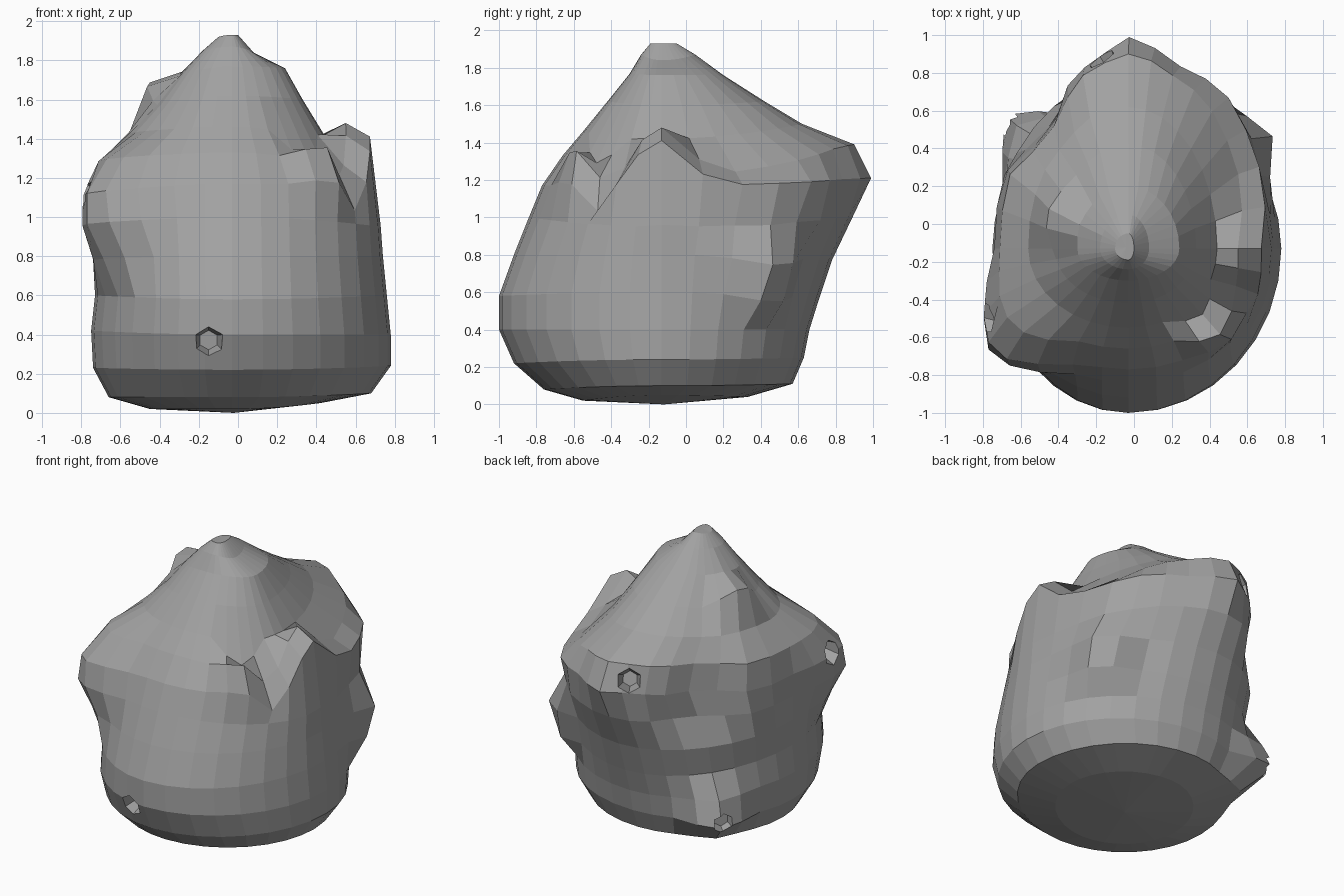
import bpy, bmesh, math
from mathutils import Vector

cube = bpy.data.objects.get("Cube")
if cube:
    bpy.data.objects.remove(cube, do_unlink=True)

SEGMENTS = 32
AXIS = Vector((-0.03, -0.13, 0))

# Four silhouettes from base to tip, each row: front y,z  back y,z  left x,z  right x,z
RINGS = [
    (-.55, .02, .33, .04, -.45, .02, .42, .05),
    (-.76, .08, .57, .11, -.66, .08, .68, .1),
    (-.92, .22, .63, .25, -.74, .23, .78, .24),
    (-1, .4, .66, .4, -.75, .42, .78, .4),
    (-1, .58, .71, .56, -.73, .6, .76, .6),
    (-.92, .8, .78, .77, -.74, .78, .74, .8),
    (-.84, 1, .89, 1, -.74, .95, .73, .95),
    (-.77, 1.17, 1, 1.21, -.74, 1.1, .72, 1.17),
    (-.66, 1.33, .9, 1.39, -.71, 1.28, .6, 1.22),
    (-.55, 1.46, .62, 1.5, -.56, 1.43, .44, 1.42),
    (-.42, 1.62, .42, 1.62, -.42, 1.57, .33, 1.6),
    (-.3, 1.77, .2, 1.76, -.3, 1.72, .24, 1.76),
    (-.24, 1.87, .05, 1.87, -.18, 1.85, .08, 1.84),
    (-.19, 1.93, -.05, 1.93, -.1, 1.92, 0, 1.93),
]

# Lumps and dents: centre, push, reach
LUMPS = [
    ((.65, -.13, 1.21), (-.05, 0, .26), .28),
    ((.41, -.51, 1.27), (.04, -.08, .08), .22),
    ((.3, -.43, 1.43), (.06, -.05, -.15), .18),
    ((.56, -.46, 1.2), (0, .02, -.16), .16),
    ((.62, .42, .71), (.14, .1, -.05), .29),
    ((-.6, -.53, 1.06), (-.15, -.14, 0), .42),
    ((-.52, .4, .27), (-.15, .17, .03), .25),
    ((-.4, .05, 1.58), (-.06, 0, .11), .22),
    ((-.5, .6, 1.16), (.12, -.11, 0), .4),
    ((-.24, .92, 1.22), (.03, -.08, 0), .25),
    ((.26, .92, 1.22), (-.01, -.08, 0), .28),
]

# Hexagonal pockets: mouth centre, outward direction
POCKETS = [
    ((-.15, -.98, .36), (0, -1, -.1)),
    ((-.78, -.5, 1.12), (-1, .25, 0)),
    ((-.17, .87, 1.28), (-.5, .8, .3)),
    ((-.69, .55, .28), (-.75, .65, 0)),
]


def ring_point(row, angle):
    c, s = math.cos(angle), math.sin(angle)
    yr, yz = row[2:4] if s > 0 else row[0:2]
    xr, xz = row[6:8] if c > 0 else row[4:6]
    x = AXIS.x + abs(c) * (xr - AXIS.x)
    y = AXIS.y + abs(s) * (yr - AXIS.y)
    return Vector((x, y, xz * c * c + yz * s * s))


def push_lumps(p):
    moved = p.copy()
    for centre, push, reach in LUMPS:
        weight = 1 - (p - Vector(centre)).length / reach
        if weight > 0:
            moved += Vector(push) * min(1, weight * 1.3)
    return moved


def make_body(material):
    bm = bmesh.new()
    loops = []
    for row in RINGS:
        loops.append([bm.verts.new(push_lumps(ring_point(row, math.tau * i / SEGMENTS)))
                      for i in range(SEGMENTS)])
    for low, high in zip(loops, loops[1:]):
        for i in range(SEGMENTS):
            j = (i + 1) % SEGMENTS
            bm.faces.new((low[i], low[j], high[j], high[i]))
    # Close the base and the tip with fans
    for loop, z in ((loops[0], 0), (loops[-1], 1.93)):
        mid = sum((v.co for v in loop), Vector()) / SEGMENTS
        hub = bm.verts.new((mid.x, mid.y, z))
        for i in range(SEGMENTS):
            bm.faces.new((loop[i], loop[(i + 1) % SEGMENTS], hub))
    bmesh.ops.recalc_face_normals(bm, faces=bm.faces)
    mesh = bpy.data.meshes.new("lumpy_body")
    bm.to_mesh(mesh)
    bm.free()
    mesh.materials.append(material)
    body = bpy.data.objects.new("lumpy_body", mesh)
    bpy.context.collection.objects.link(body)
    return body


def cut_pocket(body, centre, direction):
    # Tapered six-sided cutter, wide end outward
    bpy.ops.mesh.primitive_cone_add(vertices=6, radius1=.05, radius2=.11, depth=.24,
                                    location=centre)
    cutter = bpy.context.object
    cutter.name = "pocket_cutter"
    cutter.hide_render = True
    cutter.rotation_euler = Vector(direction).to_track_quat('Z', 'Y').to_euler()
    cut = body.modifiers.new("pocket", 'BOOLEAN')
    cut.operation = 'DIFFERENCE'
    cut.solver = 'EXACT'
    cut.object = cutter
    bpy.ops.object.select_all(action='DESELECT')
    bpy.context.view_layer.objects.active = body
    body.select_set(True)
    bpy.ops.object.modifier_apply(modifier=cut.name)
    bpy.data.objects.remove(cutter, do_unlink=True)


stone = bpy.data.materials.new("stone_grey")
stone.use_nodes = True
colour = (.36, .36, .36, 1)
stone.diffuse_color = colour
stone.node_tree.nodes["Principled BSDF"].inputs["Base Color"].default_value = colour

body = make_body(stone)
for mouth, outward in POCKETS:
    cut_pocket(body, mouth, outward)
